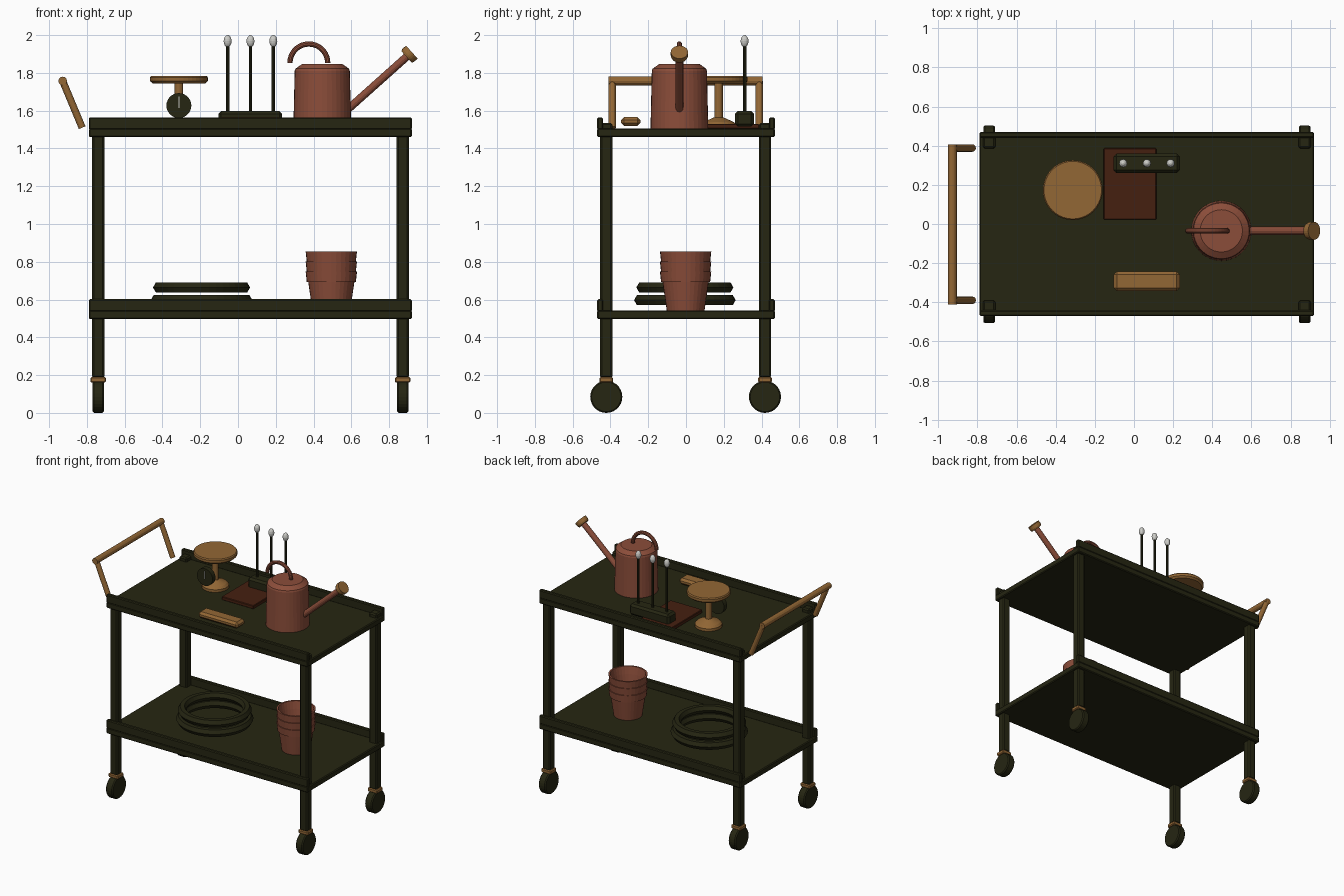
import bpy, bmesh, math
from mathutils import Vector

if "Cube" in bpy.data.objects:
    bpy.data.objects.remove(bpy.data.objects["Cube"])


def mat(name, rgb):
    m = bpy.data.materials.new(name)
    m.diffuse_color = (*rgb, 1)
    m.use_nodes = True
    m.node_tree.nodes["Principled BSDF"].inputs["Base Color"].default_value = m.diffuse_color
    return m


DARK = mat("dark_olive_metal", (0.019, 0.019, 0.006))
WOOD = mat("warm_wood", (0.29, 0.135, 0.035))
CLAY = mat("terracotta", (0.26, 0.075, 0.042))
BOOK = mat("dark_leather", (0.06, 0.014, 0.005))
PALE = mat("pale_metal", (0.6, 0.6, 0.57))


def finish(name, bm, m):
    bmesh.ops.recalc_face_normals(bm, faces=bm.faces)
    me = bpy.data.meshes.new(name)
    bm.to_mesh(me)
    bm.free()
    me.materials.append(m)
    ob = bpy.data.objects.new(name, me)
    bpy.context.collection.objects.link(ob)
    return ob


def box(name, lo, hi, m, bevel=0.0):
    bm = bmesh.new()
    bmesh.ops.create_cube(bm, size=1)
    lo, hi = Vector(lo), Vector(hi)
    for v in bm.verts:
        v.co = Vector([(a + b) / 2 + c * (b - a) for a, b, c in zip(lo, hi, v.co)])
    if bevel:
        bmesh.ops.bevel(bm, geom=bm.edges[:], offset=bevel, segments=1, affect='EDGES')
    return finish(name, bm, m)


def lathe(name, profile, m, loc=(0, 0, 0), axis=(0, 0, 1), n=32):
    """Revolve (radius, height) points around an axis; ends are capped."""
    bm = bmesh.new()
    rot = Vector((0, 0, 1)).rotation_difference(Vector(axis)).to_matrix()
    rings = []
    for r, h in profile:
        rings.append([bm.verts.new(rot @ Vector((r * math.cos(t), r * math.sin(t), h)) + Vector(loc))
                      for t in (2 * math.pi * i / n for i in range(n))])
    for a, b in zip(rings, rings[1:]):
        for i in range(n):
            j = (i + 1) % n
            bm.faces.new((a[i], a[j], b[j], b[i]))
    bm.faces.new(rings[0])
    bm.faces.new(rings[-1])
    return finish(name, bm, m)


def rod(name, p, q, r, m, n=12):
    d = Vector(q) - Vector(p)
    return lathe(name, [(r, 0), (r, d.length)], m, p, d, n)


def arc_tube(name, centre, R, r, m, seg, sides, sweep, upright=False):
    """Tube along a circle (flat) or an upright arc in the xz plane."""
    bm = bmesh.new()
    full = sweep >= 2 * math.pi - 1e-6
    rings = []
    for i in range(seg if full else seg + 1):
        t = sweep * i / seg
        ring = []
        for k in range(sides):
            a = 2 * math.pi * k / sides
            d, h = R + r * math.cos(a), r * math.sin(a)
            x, s = d * math.cos(t), d * math.sin(t)
            off = (x, h, s) if upright else (x, s, h)
            ring.append(bm.verts.new(Vector(centre) + Vector(off)))
        rings.append(ring)
    pairs = list(zip(rings, rings[1:])) + ([(rings[-1], rings[0])] if full else [])
    for a, b in pairs:
        for k in range(sides):
            j = (k + 1) % sides
            bm.faces.new((a[k], a[j], b[j], b[k]))
    if not full:
        bm.faces.new(rings[0])
        bm.faces.new(rings[-1])
    return finish(name, bm, m)


# Two shelves with long side rails
for label, z in (("upper", 1.46), ("lower", 0.497)):
    box(label + "_shelf", (-0.79, -0.47, z), (0.92, 0.47, z + 0.045), DARK, 0.006)
    for side, s in (("front", -1), ("back", 1)):
        y0, y1 = sorted((s * 0.44, s * 0.47))
        box(f"{label}_{side}_rail", (-0.79, y0, z + 0.04), (0.92, y1, z + 0.105), DARK, 0.006)

# Legs, collars and wheels
for sx, x in (("left", -0.74), ("right", 0.872)):
    for sy, y in (("front", -0.422), ("back", 0.418)):
        n = f"{sy}_{sx}_"
        box(n + "leg", (x - 0.032, y - 0.032, 0.185), (x + 0.032, y + 0.032, 1.535), DARK, 0.009)
        box(n + "collar", (x - 0.041, y - 0.036, 0.16), (x + 0.041, y + 0.036, 0.19), WOOD, 0.006)
        lathe(n + "wheel", [(0.078, -0.03), (0.085, -0.022), (0.085, 0.022), (0.078, 0.03)],
              DARK, (x, y, 0.085), (1, 0, 0), 28)

# Push handle
for side, y in (("front", -0.39), ("back", 0.388)):
    rod(side + "_handle_arm", (-0.825, y, 1.51), (-0.928, y, 1.757), 0.019, WOOD)
rod("handle_bar", (-0.928, -0.41, 1.757), (-0.928, 0.405, 1.757), 0.023, WOOD)

# Kitchen scale
SX, SY = -0.313, 0.173
lathe("scale_base", [(0.095, 1.503), (0.095, 1.525), (0.08, 1.54), (0.035, 1.56), (0.023, 1.565)],
      WOOD, (SX, SY, 0))
rod("scale_stem", (SX, SY, 1.55), (SX, SY, 1.75), 0.023, WOOD, 16)
lathe("scale_plate", [(0.14, 1.745), (0.153, 1.757), (0.153, 1.776), (0.147, 1.784)],
      WOOD, (SX, SY, 0), n=40)
lathe("scale_dial", [(0.066, -0.018), (0.066, 0.018)], DARK, (SX, 0.062, 1.627), (0, -1, 0), 28)
box("dial_needle", (SX - 0.003, 0.037, 1.615), (SX + 0.003, 0.045, 1.675), PALE)

# Notebook
box("notebook", (-0.155, 0.022, 1.503), (0.115, 0.387, 1.53), BOOK, 0.004)

# Marker stand with three tipped pins
box("marker_stand", (-0.104, 0.26, 1.515), (0.234, 0.36, 1.598), DARK, 0.015)
for i, x in enumerate((-0.055, 0.066, 0.187)):
    rod(f"marker_pin_{i + 1}", (x, 0.31, 1.59), (x, 0.31, 1.95), 0.009, DARK, 8)
    tip = [(max(0.002, 0.021 * math.sin(a)), -0.032 * math.cos(a))
           for a in (math.pi * k / 8 for k in range(9))]
    lathe(f"marker_tip_{i + 1}", tip, PALE, (x, 0.31, 1.968), n=12)

# Wooden brush
box("brush", (-0.104, -0.343, 1.518), (0.234, -0.242, 1.566), WOOD, 0.016)

# Watering can
CX, CY = 0.446, -0.035
lathe("can_body", [(0.153, 1.503), (0.146, 1.81), (0.142, 1.822), (0.108, 1.846)], CLAY, (CX, CY, 0), n=36)
arc_tube("can_handle", (0.375, CY, 1.853), 0.1, 0.014, CLAY, 18, 10, math.pi, True)
tip = Vector((0.907, CY, 1.898))
rod("can_spout", (0.56, CY, 1.588), tip, 0.021, CLAY)
axis = Vector((0.74, 0, 0.67))
lathe("can_rose", [(0.041, -0.02), (0.046, -0.008), (0.046, 0.018)], WOOD, tip, axis, 24)

# Stack of nested pots, hollow inside
for i in range(3):
    lathe(f"pot_{i + 1}", [(0.1, 0), (0.122, 0.15), (0.13, 0.152), (0.136, 0.206),
                           (0.124, 0.206), (0.112, 0.15), (0.09, 0.02)],
          CLAY, (0.494, -0.002, 0.542 + 0.0535 * i), n=32)

# Coiled hose
for i, (z, R) in enumerate(((0.597, 0.238), (0.664, 0.226))):
    arc_tube(f"hose_coil_{i + 1}", (-0.193, -0.006, z), R, 0.031, DARK, 40, 6, 2 * math.pi)
